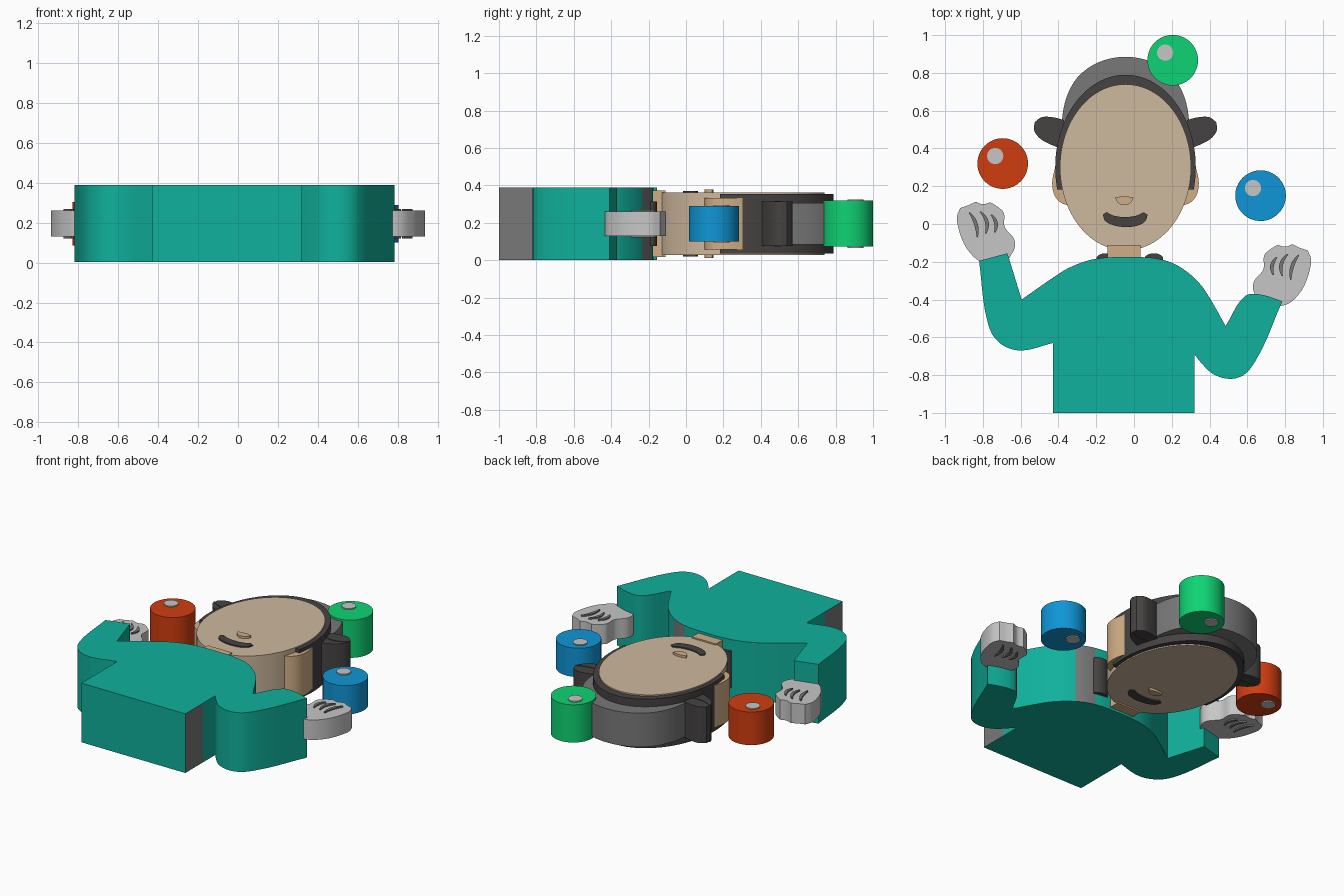
import bpy, bmesh, math
from mathutils import Vector

cube = bpy.data.objects.get("Cube")
if cube:
    bpy.data.objects.remove(cube, do_unlink=True)

MID = 0.195   # every part is extruded evenly about this height
AXIS = -0.045  # symmetry line of the head


def material(name, rgb):
    lin = [((c / 255 + 0.055) / 1.055) ** 2.4 if c > 10 else c / 3295 for c in rgb]
    m = bpy.data.materials.new(name)
    m.use_nodes = True
    m.diffuse_color = (*lin, 1)
    bsdf = m.node_tree.nodes["Principled BSDF"]
    bsdf.inputs["Base Color"].default_value = (*lin, 1)
    bsdf.inputs["Roughness"].default_value = 0.8
    return m


TEAL = material("teal", (16, 177, 156))
FACE = material("face skin", (206, 184, 157))
SKIN = material("warm skin", (209, 174, 134))
DARK = material("charcoal", (70, 66, 66))
GREY = material("mid grey", (120, 120, 120))
PALE = material("pale grey", (198, 198, 198))
RED = material("orange red", (208, 61, 15))
BLUE = material("blue", (15, 150, 214))
GREEN = material("green", (15, 211, 115))


def extrude(name, outline, half, mat):
    """Prism from a flat outline, reaching half above and below the middle."""
    bm = bmesh.new()
    face = bm.faces.new([bm.verts.new((p[0], p[1], MID - half)) for p in outline])
    new = bmesh.ops.extrude_face_region(bm, geom=[face])["geom"]
    bmesh.ops.translate(bm, vec=(0, 0, 2 * half),
                        verts=[v for v in new if isinstance(v, bmesh.types.BMVert)])
    bmesh.ops.recalc_face_normals(bm, faces=bm.faces)
    mesh = bpy.data.meshes.new(name)
    bm.to_mesh(mesh)
    bm.free()
    obj = bpy.data.objects.new(name, mesh)
    bpy.context.collection.objects.link(obj)
    mesh.materials.append(mat)
    bpy.ops.object.select_all(action="DESELECT")
    obj.select_set(True)
    bpy.context.view_layer.objects.active = obj
    bpy.ops.object.shade_smooth_by_angle(angle=math.radians(32))
    return obj


def smooth(points, steps=5):
    """Round a closed outline, keeping its sharp corners and straight runs."""
    pts = [Vector(p) for p in points]
    n = len(pts)
    tangent = []
    for i, p in enumerate(pts):
        a, b = (p - pts[i - 1]).normalized(), (pts[(i + 1) % n] - p).normalized()
        tangent.append(None if a.angle(b) > math.radians(42) else (a + b).normalized())
    out = []
    for i, p in enumerate(pts):
        q, ta, tb = pts[(i + 1) % n], tangent[i], tangent[(i + 1) % n]
        chord = q - p
        ta = chord if ta is None else ta * chord.length
        tb = chord if tb is None else tb * chord.length
        for k in range(steps):
            t = k / steps
            out.append(p * (2*t**3 - 3*t**2 + 1) + ta * (t**3 - 2*t**2 + t)
                       + q * (3*t**2 - 2*t**3) + tb * (t**3 - t**2))
    return out


def ellipse(x, y, rx, ry, start=0, end=360, n=64):
    closed = end - start == 360
    return [(x + rx * math.cos(a), y + ry * math.sin(a))
            for a in (math.radians(start + (end - start) * i / (n if closed else n - 1))
                      for i in range(n))]


def mirrored(points, axis=0, dy=0):
    return [(2 * axis - p[0], p[1] + dy) for p in points]


def stroke(a, b, c, width, n=10):
    """Tapered curved stroke through a, toward b, ending at c."""
    a, b, c = Vector(a), Vector(b), Vector(c)
    left, right = [], []
    for i in range(n + 1):
        t = i / n
        p = a * (1 - t)**2 + b * 2 * t * (1 - t) + c * t * t
        d = ((b - a) * (1 - t) + (c - b) * t).normalized()
        w = width * (0.35 + 0.65 * math.sin(math.pi * t)) / 2
        left.append(p + Vector((-d.y, d.x)) * w)
        right.append(p - Vector((-d.y, d.x)) * w)
    return left + right[::-1]


# Shirt with both bent arms
shirt = extrude("shirt", smooth([
    (-.43, -1), (.32, -1), (.32, -.82), (.32, -.69), (.36, -.74), (.42, -.795), (.51, -.82),
    (.58, -.80), (.64, -.73), (.785, -.41), (.70, -.38), (.62, -.37), (.59, -.38),
    (.485, -.54), (.40, -.39), (.36, -.33), (.29, -.26), (.2, -.205), (.1, -.18), (0, -.175),
    (-.1, -.175), (-.23, -.19), (-.35, -.235), (-.43, -.285), (-.595, -.40), (-.67, -.155),
    (-.82, -.195), (-.775, -.52), (-.74, -.60), (-.68, -.65), (-.6, -.67), (-.43, -.63),
    (-.43, -.82)]), 0.193, TEAL)
shirt.data.materials.append(GREY)
# Grey bands on the lower side walls and one shoulder wall
for f in shirt.data.polygons:
    c = f.center
    hip = abs(f.normal.x) > 0.9 and -1 < c.y < -0.82 and c.x < 0.35
    shoulder = f.normal.y > 0.5 and 0.14 < c.x < 0.25
    if abs(f.normal.z) < 0.5 and (hip or shoulder):
        f.material_index = 1

# Neck and collar
extrude("neck", [(-.14, -.2), (.035, -.2), (.035, -.11), (-.14, -.11)], 0.177, SKIN)
for side, x in (("right", -.15), ("left", .105)):
    extrude(side + "_collar", ellipse(x, -.185, .05, .03, n=24), 0.12, DARK)

# Head
extrude("face", ellipse(AXIS, .3, .347, .44, n=96), 0.168, FACE)
extrude("hair", ellipse(AXIS, .3, .372, .49, -14, 194, 72), 0.16, DARK)
hat_half = [(AXIS, .885), (-.13, .875), (-.22, .84), (-.30, .775), (-.35, .69), (-.375, .60),
            (-.383, .5), (-.38, .36)]
extrude("hat", smooth(hat_half + mirrored(hat_half[:0:-1], AXIS)), 0.11, GREY)
ear = [(-.37, .33), (-.415, .31), (-.433, .22), (-.42, .15), (-.39, .115), (-.355, .1)]
bun = [(-.37, .55), (-.43, .565), (-.49, .565), (-.525, .54), (-.53, .50), (-.50, .455),
       (-.44, .42), (-.37, .395)]
for side in ("right", "left"):
    flip = (lambda p: p) if side == "right" else (lambda p: mirrored(p, AXIS))
    extrude(side + "_ear", smooth(flip(ear)), 0.137, SKIN)
    extrude(side + "_hair_bun", smooth(flip(bun)), 0.118, DARK)
    extrude(side + "_bun_fold", stroke(*flip([(-.53, .51), (-.45, .46), (-.37, .49)]), .012),
            0.121, DARK)

# Facial details
extrude("nose", smooth([(-.1, .14), (-.05, .147), (-.003, .14), (-.012, .12), (-.03, .104),
                        (-.05, .1), (-.073, .104), (-.09, .12)]), 0.183, SKIN)
extrude("moustache", smooth([
    (-.165, .05), (-.145, .063), (-.11, .045), (-.05, .037), (.015, .045), (.05, .062),
    (.072, .05), (.06, .015), (.02, -.008), (-.05, -.016), (-.12, -.003), (-.155, .02)]),
    0.176, DARK)

# Hands with finger creases
hand = [(-.66, -.18), (-.63, -.12), (-.635, -.08), (-.685, -.015), (-.69, .06), (-.72, .09),
        (-.76, .115), (-.80, .105), (-.84, .118), (-.875, .1), (-.92, .085), (-.937, .04),
        (-.93, -.02), (-.9, -.105), (-.87, -.15), (-.82, -.195), (-.75, -.21)]
creases = [[(-.872, .06), (-.825, .01), (-.83, -.07)],
           [(-.815, .065), (-.76, .02), (-.785, -.05)],
           [(-.757, .05), (-.715, .01), (-.738, -.045)]]
for side in ("right", "left"):
    flip = (lambda p: p) if side == "right" else (lambda p: mirrored(p, 0, -.225))
    extrude(side + "_hand", smooth(flip(hand)), 0.065, PALE)
    for i, crease in enumerate(creases):
        extrude(f"{side}_finger_crease_{i + 1}", stroke(*flip(crease), .02), 0.074, GREY)

# Juggling balls with highlights
for name, x, y, half, mat in (("red", -.695, .32, .108, RED), ("blue", .67, .15, .094, BLUE),
                              ("green", .205, .867, .123, GREEN)):
    extrude(name + "_ball", ellipse(x, y, .134, .134), half, mat)
    extrude(name + "_ball_highlight", ellipse(x - .04, y + .04, .043, .043, n=32),
            half + 0.007, PALE)
